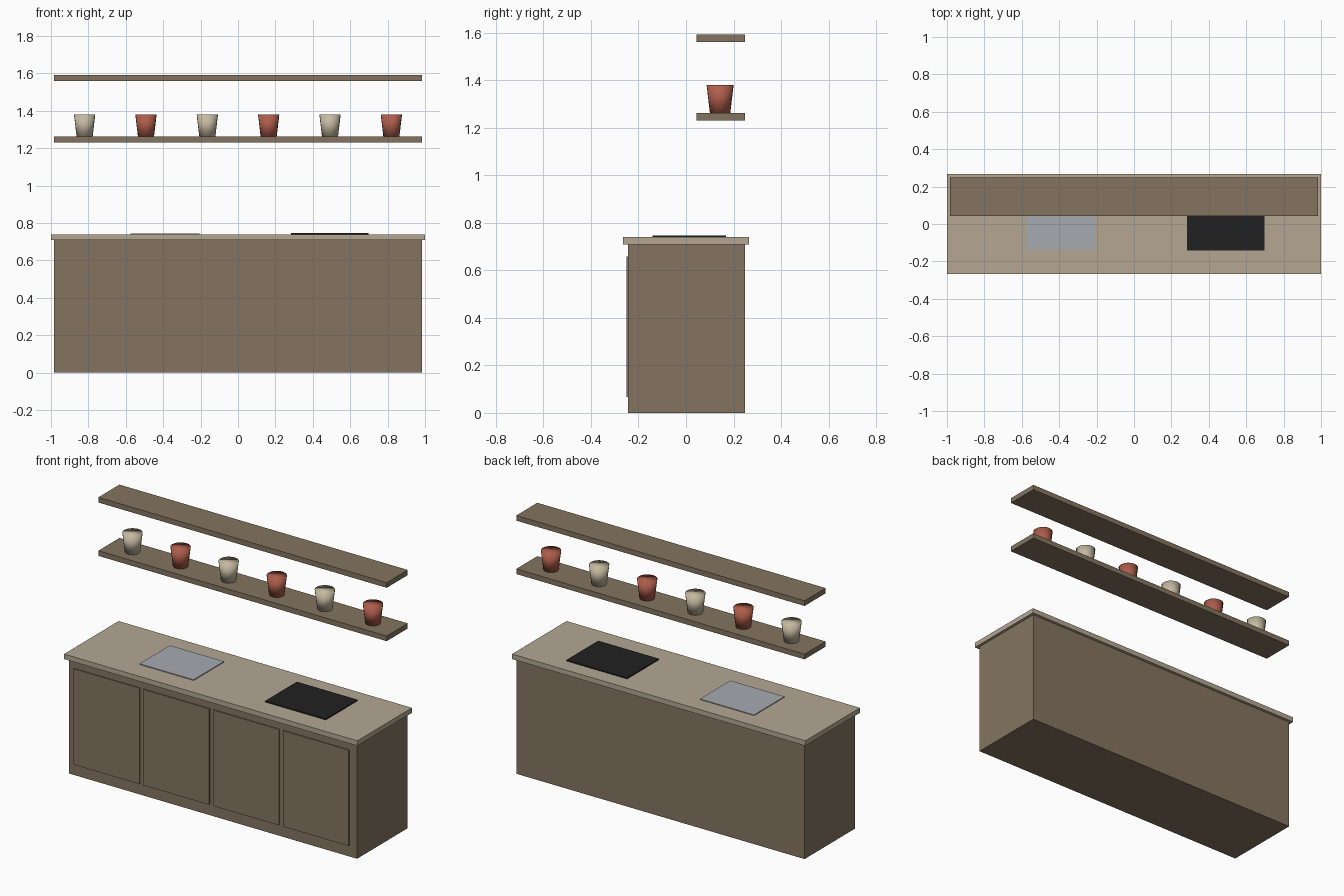
import bpy

cube = bpy.data.objects.get("Cube")
if cube:
    bpy.data.objects.remove(cube, do_unlink=True)


def make_material(name, rgb):
    mat = bpy.data.materials.new(name)
    mat.use_nodes = True
    mat.diffuse_color = (*rgb, 1)
    mat.node_tree.nodes["Principled BSDF"].inputs["Base Color"].default_value = (*rgb, 1)
    return mat


wood = make_material("brown wood", (0.23, 0.175, 0.115))
stone = make_material("beige stone", (0.46, 0.39, 0.295))
steel = make_material("grey steel", (0.38, 0.40, 0.43))
glass = make_material("black glass", (0.015, 0.015, 0.015))
clay = make_material("red clay", (0.42, 0.11, 0.07))
cream = make_material("cream glaze", (0.56, 0.49, 0.36))


def box(name, xs, ys, zs, mat):
    """Box spanning the given low and high limits on each axis."""
    spans = (xs, ys, zs)
    bpy.ops.mesh.primitive_cube_add(size=1, location=[(a + b) / 2 for a, b in spans])
    obj = bpy.context.object
    obj.name = name
    obj.scale = [b - a for a, b in spans]
    bpy.ops.object.transform_apply(location=False, rotation=False, scale=True)
    obj.data.materials.append(mat)
    return obj


def cup(name, x, y, z, mat):
    """Tapered cup, wider at the rim, with soft shading throughout."""
    height = 0.118
    bpy.ops.mesh.primitive_cone_add(vertices=20, radius1=0.043, radius2=0.057,
                                    depth=height, location=(x, y, z + height / 2))
    obj = bpy.context.object
    obj.name = name
    obj.data.materials.append(mat)
    bpy.ops.object.shade_smooth()


# Cabinet and worktop
BODY_X = (-0.983, 0.983)
COUNTER_TOP = 0.74
box("cabinet_body", BODY_X, (-0.244, 0.249), (0, 0.709), wood)
box("countertop", (-1, 1), (-0.266, 0.266), (0.709, COUNTER_TOP), stone)

# Cabinet doors
for i in range(4):
    left = -0.947 + i * 0.476
    box(f"door_{i + 1}", (left, left + 0.45), (-0.251, -0.243), (0.067, 0.658), wood)

# Sink cover and cooktop
box("sink", (-0.575, -0.206), (-0.138, 0.158), (COUNTER_TOP - 0.002, 0.745), steel)
box("cooktop", (0.284, 0.698), (-0.142, 0.168), (COUNTER_TOP - 0.002, 0.747), glass)

# Wall shelves
SHELF_Y = (0.044, 0.249)
SHELF_TOP = 1.263
box("lower_shelf", BODY_X, SHELF_Y, (1.231, SHELF_TOP), wood)
box("upper_shelf", BODY_X, SHELF_Y, (1.56, 1.592), wood)

# Row of cups in alternating colours
for i in range(6):
    cup(f"cup_{i + 1}", (i - 2.5) * 0.328, sum(SHELF_Y) / 2 - 0.003, SHELF_TOP,
        clay if i % 2 else cream)
